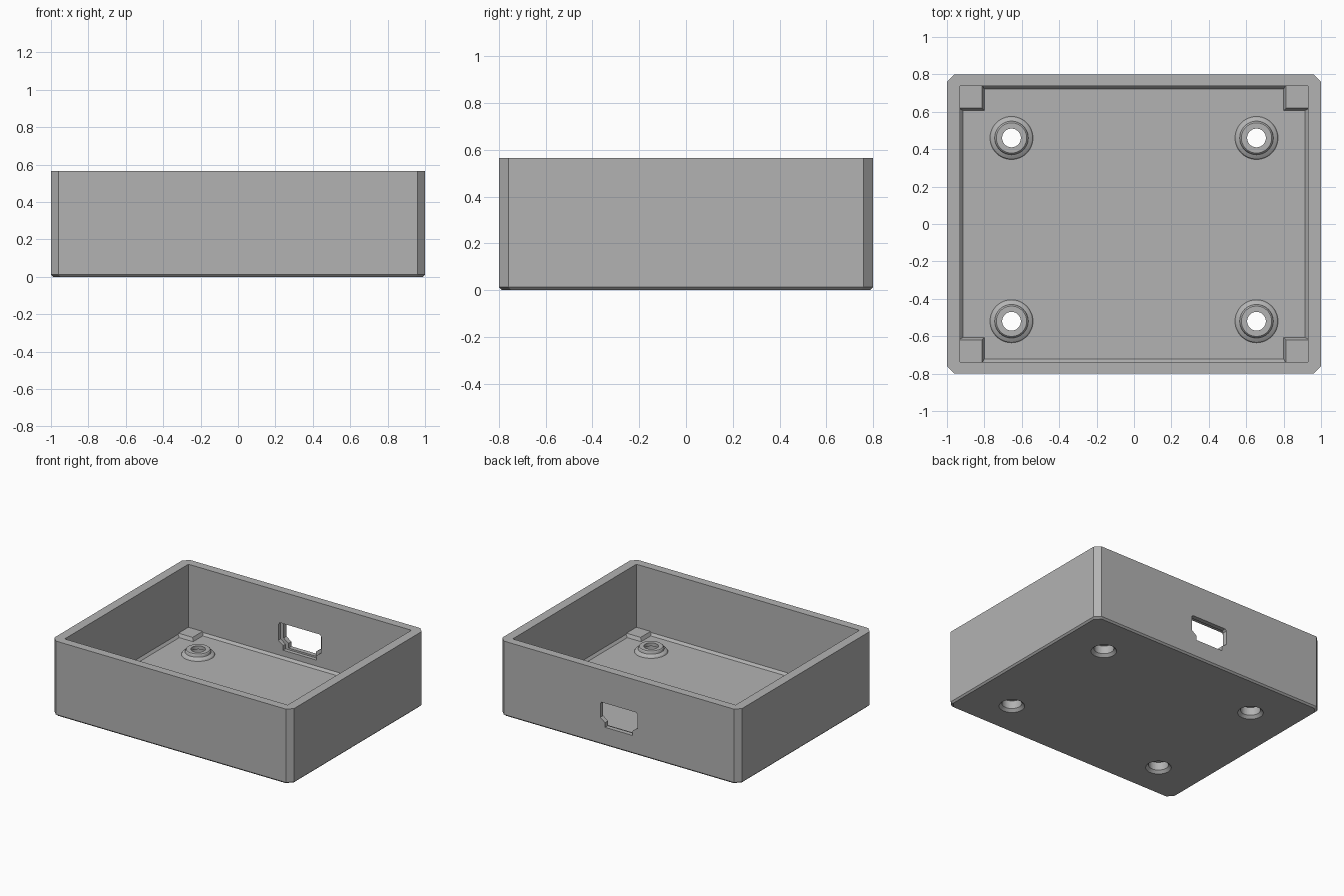
import bpy, bmesh
from math import cos, sin, tau

cube = bpy.data.objects.get("Cube")
if cube:
    bpy.data.objects.remove(cube, do_unlink=True)

GREY = (0.45, 0.45, 0.45, 1)
mat = bpy.data.materials.new("grey plastic")
mat.use_nodes = True
mat.diffuse_color = GREY
mat.node_tree.nodes["Principled BSDF"].inputs["Base Color"].default_value = GREY


def loft(name, rings, closed=False):
    """Skin equal-length rings of points; cap the ends or join them in a loop."""
    bm = bmesh.new()
    loops = [[bm.verts.new(p) for p in ring] for ring in rings]
    n = len(loops[0])
    pairs = list(zip(loops, loops[1:]))
    if closed:
        pairs.append((loops[-1], loops[0]))
    else:
        bm.faces.new(loops[0][::-1])
        bm.faces.new(loops[-1])
    for a, b in pairs:
        for i in range(n):
            j = (i + 1) % n
            bm.faces.new((a[i], a[j], b[j], b[i]))
    bmesh.ops.recalc_face_normals(bm, faces=bm.faces)
    mesh = bpy.data.meshes.new(name)
    bm.to_mesh(mesh)
    bm.free()
    mesh.materials.append(mat)
    obj = bpy.data.objects.new(name, mesh)
    bpy.context.collection.objects.link(obj)
    return obj


def rect(x, y, z, cx=0, cy=0):
    return [(cx + sx * x, cy + sy * y, z)
            for sx, sy in ((-1, -1), (1, -1), (1, 1), (-1, 1))]


def octagon(x, y, c, z):
    return [(-x + c, -y, z), (x - c, -y, z), (x, -y + c, z), (x, y - c, z),
            (x - c, y, z), (-x + c, y, z), (-x, y - c, z), (-x, -y + c, z)]


def lathe(name, profile, cx, cy, closed=False, n=48):
    rings = [[(cx + r * cos(tau * i / n), cy + r * sin(tau * i / n), z)
              for i in range(n)] for r, z in profile]
    return loft(name, rings, closed)


def port_ring(y, grow):
    """Socket outline: wide above, stepped in below."""
    w, s = 0.155 + grow, 0.115 + grow
    half = [(s, 0.14 - grow / 2), (s, 0.175 - grow / 2), (w, 0.205 - grow / 2),
            (w, 0.31), (w - 0.012, 0.322 + grow / 4)]
    return [(x, y, z) for x, z in half] + [(-x, y, z) for x, z in half[::-1]]


def cut(target, cutter):
    cutter.hide_render = True
    mod = target.modifiers.new("cut", "BOOLEAN")
    mod.operation = "DIFFERENCE"
    mod.solver = "EXACT"
    mod.object = cutter
    bpy.context.view_layer.objects.active = target
    bpy.ops.object.modifier_apply(modifier=mod.name)
    bpy.data.objects.remove(cutter, do_unlink=True)


HEIGHT, FLOOR = 0.565, 0.065
IN_X, IN_Y = 0.93, 0.737

# Case shell with chamfered corners and base edge
shell = loft("case_shell", [octagon(0.988, 0.788, 0.04, 0),
                            octagon(1, 0.8, 0.04, 0.012),
                            octagon(1, 0.8, 0.04, HEIGHT)])

# Cavity with a sloped edge around the floor
cut(shell, loft("cavity_cutter", [rect(IN_X - 0.015, IN_Y - 0.015, FLOOR),
                                  rect(IN_X, IN_Y, FLOOR + 0.018),
                                  rect(IN_X, IN_Y, HEIGHT + 0.1)]))

# Socket opening in the back wall, relieved on the inside
cut(shell, loft("port_cutter", [port_ring(0.7, 0.025), port_ring(0.765, 0.025),
                                port_ring(0.7651, 0), port_ring(0.85, 0)]))

# Screw bosses, bored through and countersunk from below
for side, x in (("right", -0.655), ("left", 0.655)):
    for end, y in (("front", -0.52), ("back", 0.46)):
        cut(shell, lathe("bore_cutter", [(0.092, -0.01), (0.088, 0), (0.068, 0.02),
                                         (0.068, 0.2)], x, y))
        boss = lathe(f"screw_boss_{end}_{side}",
                     [(0.115, FLOOR), (0.11, 0.074), (0.097, 0.082), (0.09, 0.085),
                      (0.086, 0.1), (0.081, 0.105), (0.05, 0.105), (0.05, 0.08),
                      (0.068, 0.08), (0.068, FLOOR)], x, y, closed=True)
        bpy.ops.object.select_all(action="DESELECT")
        boss.select_set(True)
        bpy.context.view_layer.objects.active = boss
        bpy.ops.object.shade_smooth_by_angle(angle=0.4)

# Low tapered support pads in the floor corners
for side, sx in (("right", -1), ("left", 1)):
    for end, sy in (("front", -1), ("back", 1)):
        pad = []
        for reach, z in ((0.13, FLOOR - 0.01), (0.13, FLOOR), (0.118, 0.09)):
            pad.append(rect(reach / 2 + 0.005, reach / 2 + 0.005, z,
                            sx * (IN_X + 0.005 - reach / 2),
                            sy * (IN_Y + 0.005 - reach / 2)))
        loft(f"corner_pad_{end}_{side}", pad)
